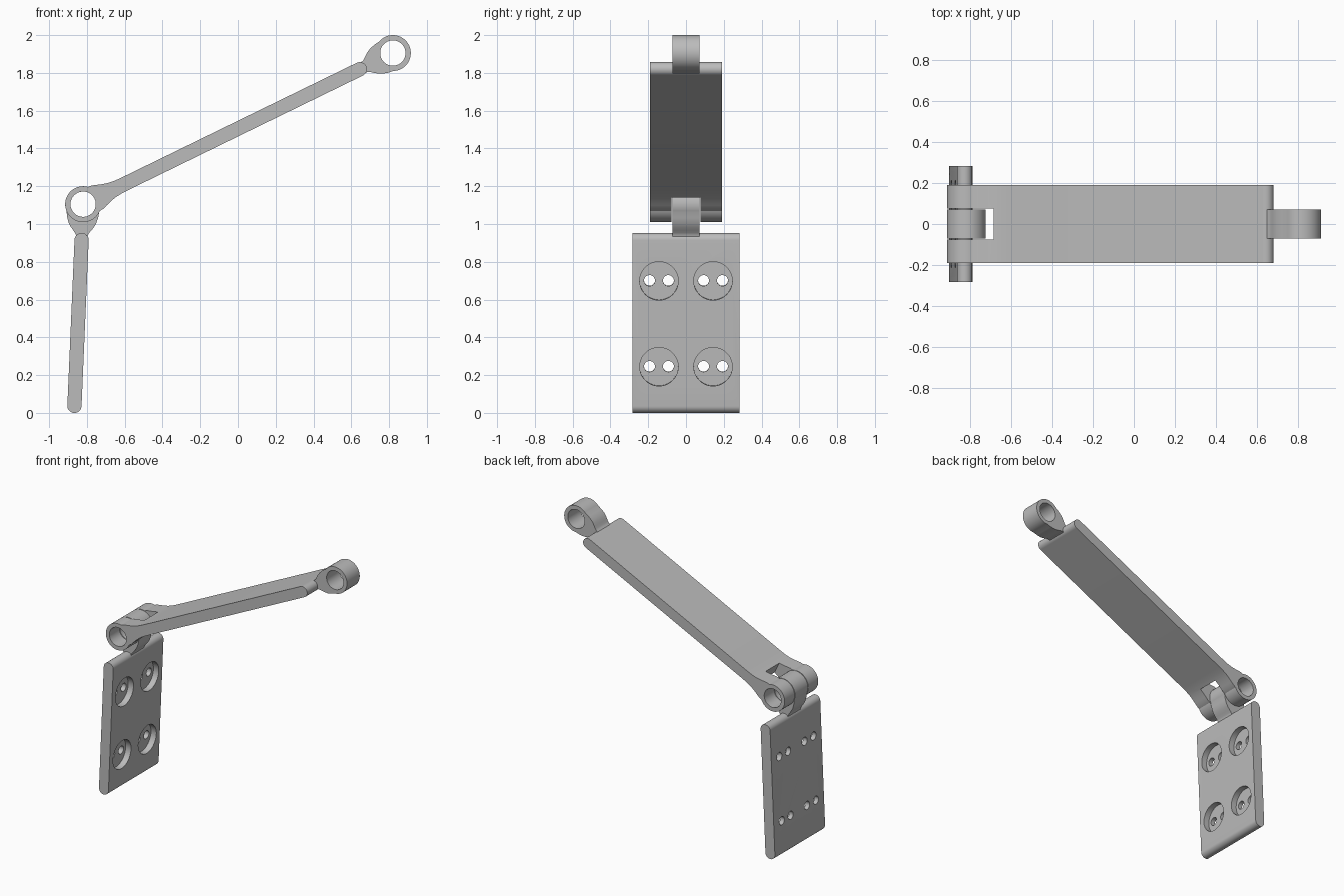
import bpy
import math
from mathutils import Matrix, Vector

if "Cube" in bpy.data.objects:
    bpy.data.objects.remove(bpy.data.objects["Cube"])

grey = bpy.data.materials.new("plain grey")
grey.use_nodes = True
COLOUR = (0.5, 0.5, 0.5, 1)
grey.diffuse_color = COLOUR
grey.node_tree.nodes["Principled BSDF"].inputs["Base Color"].default_value = COLOUR

HINGE = Vector((-0.82, 0, 1.105))
TIP = Vector((0.82, 0, 1.905))
FOOT = Vector((-0.866, 0, 0.037))
RING, BORE, HALF = 0.095, 0.067, 0.0375   # eye radius, bore radius, half bar thickness


def frame(start, end):
    """Local x runs from start to end, local y stays the hinge axis."""
    d = end - start
    return Matrix.Translation(start) @ Matrix.Rotation(math.atan2(-d.z, d.x), 4, "Y")


def arc(cx, radius, a0, a1, steps):
    return [(cx + radius * math.cos(math.radians(a0 + (a1 - a0) * i / steps)),
             radius * math.sin(math.radians(a0 + (a1 - a0) * i / steps)))
            for i in range(steps + 1)]


def prism(name, outline, half_width, matrix):
    """Extrude an x-z outline along y, centred."""
    n = len(outline)
    verts = [matrix @ Vector((x, s * half_width, z)) for s in (-1, 1) for x, z in outline]
    faces = [tuple(range(n)), tuple(range(2 * n - 1, n - 1, -1))]
    faces += [(i, i + n, (i + 1) % n + n, (i + 1) % n) for i in range(n)]
    mesh = bpy.data.meshes.new(name)
    mesh.from_pydata(verts, [], faces)
    mesh.materials.append(grey)
    obj = bpy.data.objects.new(name, mesh)
    bpy.context.collection.objects.link(obj)
    bpy.context.view_layer.objects.active = obj
    for o in bpy.context.selected_objects:
        o.select_set(False)
    obj.select_set(True)
    bpy.ops.object.mode_set(mode="EDIT")
    bpy.ops.mesh.select_all(action="SELECT")
    bpy.ops.mesh.normals_make_consistent(inside=False)
    bpy.ops.object.mode_set(mode="OBJECT")
    return obj


def cut(target, cutters):
    """Subtract the cutters, then remove them."""
    for c in cutters:
        c.hide_render = True
        mod = target.modifiers.new("cut", "BOOLEAN")
        mod.operation = "DIFFERENCE"
        mod.solver = "EXACT"
        mod.object = c
        bpy.context.view_layer.objects.active = target
        bpy.ops.object.modifier_apply(modifier=mod.name)
        bpy.data.objects.remove(c)


def finish(obj):
    for o in bpy.context.selected_objects:
        o.select_set(False)
    obj.select_set(True)
    bpy.context.view_layer.objects.active = obj
    bpy.ops.object.shade_smooth_by_angle(angle=math.radians(32))


def bore(matrix):
    return prism("bore_cutter", arc(0, BORE, 0, 352.5, 47), 0.5, matrix)


def mirrored(points):
    return [(x, -z) for x, z in reversed(points)]


def eye(name, matrix):
    """Teardrop eye whose neck runs into the end of a bar."""
    neck = [(0.185, 0.03), (0.162, 0.032), (0.15, 0.039), (0.136, 0.05),
            (0.12, 0.062), (0.1, 0.073), (0.07, 0.082)]
    obj = prism(name, neck + arc(0, RING, 65, 295, 40) + mirrored(neck), 0.072, matrix)
    cut(obj, [bore(matrix)])
    finish(obj)


# Long arm: forked eye at the hinge, rounded far end
arm_frame = frame(HINGE, TIP)
fillet = [(0.24, HALF), (0.2, 0.039), (0.17, 0.043), (0.14, 0.05),
          (0.11, 0.06), (0.085, 0.069)]
outline = (arc(1.63, HALF, -90, 90, 16) + fillet
           + arc(0, RING, 48, 312, 44) + mirrored(fillet))
arm = prism("long_arm", outline, 0.19, arm_frame)
slot = prism("slot_cutter", [(-0.2, -0.2), (0.17, -0.2), (0.17, 0.2), (-0.2, 0.2)],
             0.077, arm_frame)
cut(arm, [bore(arm_frame), slot])
finish(arm)

# Eye at the far end of the arm
eye("arm_end_eye", frame(TIP, HINGE))

# Mounting plate with recessed screw seats, and its hinge eye
plate_frame = frame(HINGE, FOOT)
length = (FOOT - HINGE).length
plate = prism("mounting_plate",
              arc(length, HALF, -90, 90, 16) + arc(0.19, HALF, 90, 270, 16),
              0.284, plate_frame)
cutters = []
# Cylinder cutters point along the plate's thickness
lay_flat = Matrix.Rotation(math.pi / 2, 4, "X")
for height in (0.405, 0.86):
    for side in (-0.143, 0.143):
        seat = plate_frame @ Matrix.Translation((height, side, 0.095)) @ lay_flat
        cutters.append(prism("seat_cutter", arc(0, 0.102, 0, 352.5, 47), 0.1, seat))
        for offset in (-0.05, 0.05):
            hole = plate_frame @ Matrix.Translation((height, side + offset, 0)) @ lay_flat
            cutters.append(prism("hole_cutter", arc(0, 0.029, 0, 345, 23), 0.2, hole))
cut(plate, cutters)
finish(plate)
eye("plate_eye", plate_frame)
